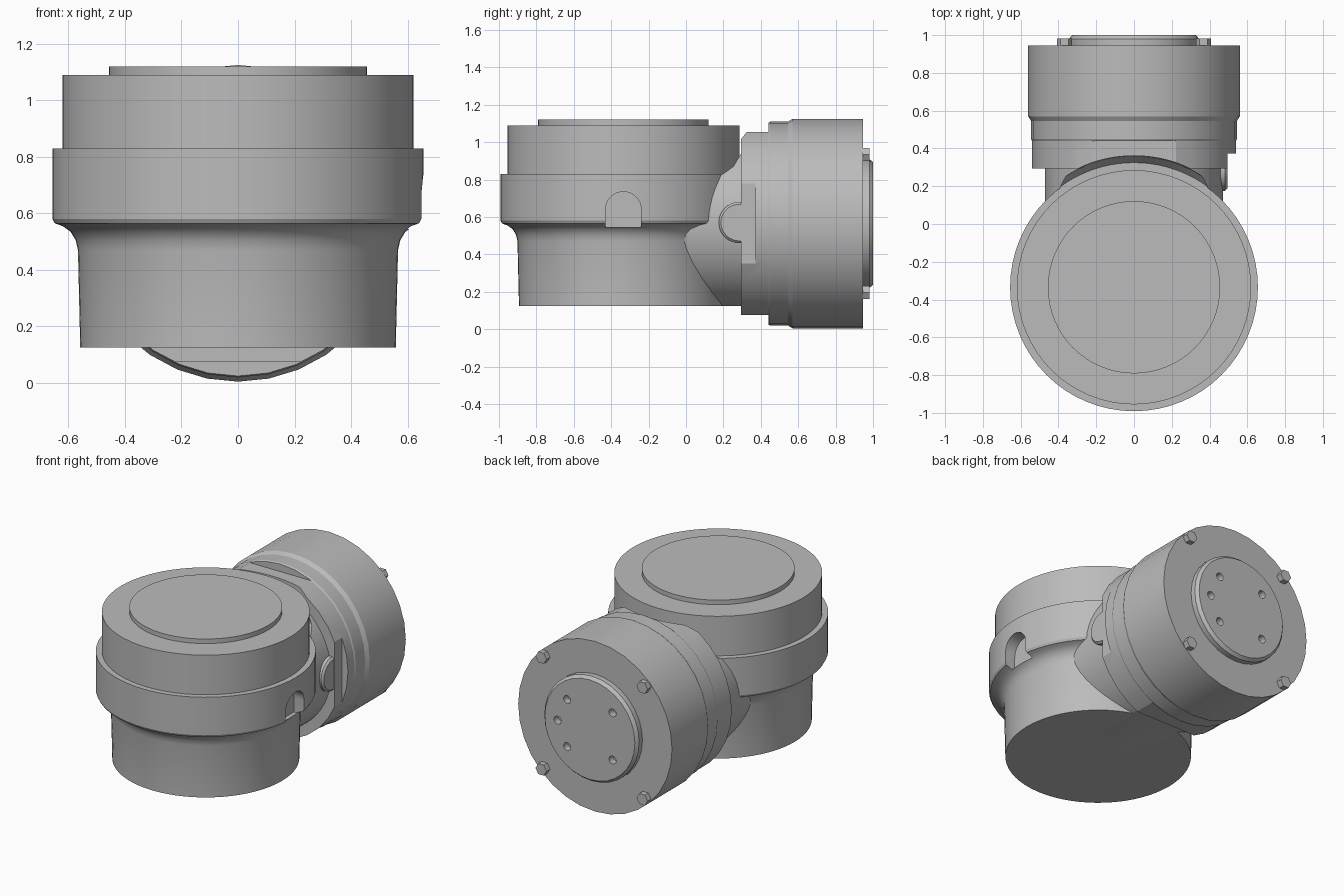
import bpy, bmesh
from math import sin, cos, pi, radians

if "Cube" in bpy.data.objects:
    bpy.data.objects.remove(bpy.data.objects["Cube"], do_unlink=True)

grey = bpy.data.materials.new("cast_grey")
grey.use_nodes = True
colour = (0.5, 0.5, 0.5, 1)
grey.diffuse_color = colour
grey.node_tree.nodes["Principled BSDF"].inputs["Base Color"].default_value = colour

BODY_Y = -0.335   # axis of the upright housing
DRUM_Z = 0.565    # axis of the rear drum


def add_object(name, bm):
    bmesh.ops.recalc_face_normals(bm, faces=bm.faces)
    mesh = bpy.data.meshes.new(name)
    bm.to_mesh(mesh)
    bm.free()
    mesh.materials.append(grey)
    obj = bpy.data.objects.new(name, mesh)
    bpy.context.collection.objects.link(obj)
    return obj


def lathe(name, profile, axis, centre, segments):
    """Closed solid turned from (radius, distance along axis) points."""
    cx, cy, cz = centre
    place = {
        "X": lambda a, b, h: (cx + h, cy + a, cz + b),
        "Y": lambda a, b, h: (cx + a, cy + h, cz + b),
        "Z": lambda a, b, h: (cx + a, cy + b, cz + h),
    }[axis]
    bm = bmesh.new()
    rings = []
    for r, h in profile:
        rings.append([bm.verts.new(place(r * cos(2 * pi * i / segments),
                                         r * sin(2 * pi * i / segments), h))
                      for i in range(segments)])
    for low, high in zip(rings, rings[1:]):
        for i in range(segments):
            j = (i + 1) % segments
            bm.faces.new((low[i], low[j], high[j], high[i]))
    bm.faces.new(rings[0])
    bm.faces.new(rings[-1])
    return add_object(name, bm)


def box(name, low, high):
    bm = bmesh.new()
    bmesh.ops.create_cube(bm, size=1)
    for v in bm.verts:
        v.co = [(a + b) / 2 + c * (b - a) for a, b, c in zip(low, high, v.co)]
    return add_object(name, bm)


def arch(name, x0, x1, y, z_low, z_mid, r):
    """Slot with a flat foot and a round head, running along x."""
    outline = [(y - r, z_low), (y + r, z_low)]
    outline += [(y + r * cos(pi * i / 16), z_mid + r * sin(pi * i / 16)) for i in range(17)]
    bm = bmesh.new()
    face = bm.faces.new([bm.verts.new((x0, a, b)) for a, b in outline])
    made = bmesh.ops.extrude_face_region(bm, geom=[face])["geom"]
    moved = [v for v in made if isinstance(v, bmesh.types.BMVert)]
    bmesh.ops.translate(bm, vec=(x1 - x0, 0, 0), verts=moved)
    return add_object(name, bm)


def carve(obj, cutters):
    """Cut each helper out of the part, then discard the helpers."""
    for c in cutters:
        c.hide_render = True
        mod = obj.modifiers.new("cut", "BOOLEAN")
        mod.operation = "DIFFERENCE"
        mod.solver = "EXACT"
        mod.object = c
    graph = bpy.context.evaluated_depsgraph_get()
    mesh = bpy.data.meshes.new_from_object(obj.evaluated_get(graph))
    obj.modifiers.clear()
    obj.data = mesh
    for c in cutters:
        bpy.data.objects.remove(c, do_unlink=True)


def clearance():
    """Curved relief that keeps the drum clear of the upright housing."""
    return lathe("clearance", [(0.66, 0.83), (0.69, 0.87), (0.705, 1.3)],
                 "Z", (0, BODY_Y, 0), 96)


parts = []

# Upright housing with flared collar and raised lid
housing = lathe("upright_housing", [
    (0.558, 0.125), (0.566, 0.47), (0.574, 0.505), (0.592, 0.535), (0.62, 0.555),
    (0.648, 0.565), (0.656, 0.58), (0.656, 0.83), (0.62, 0.83), (0.62, 1.09),
    (0.456, 1.09), (0.456, 1.12)], "Z", (0, BODY_Y, 0), 64)
carve(housing, [arch("notch", 0.575, 0.8, BODY_Y, 0.545, 0.64, 0.095)])
parts.append(housing)

# Neck joining housing to drum
neck = lathe("neck", [(0.472, -0.2), (0.472, 0.32)], "Y", (0, 0, DRUM_Z), 64)
carve(neck, [clearance(), box("neck_foot_cut", (-1, -1, -0.2), (1, 1, 0.125))])
parts.append(neck)

# Rear drum with stepped flange, flats and side recess
drum = lathe("rear_drum", [(0.54, 0.295), (0.54, 0.44), (0.545, 0.45), (0.545, 0.545),
                           (0.56, 0.57), (0.56, 0.945)], "Y", (0, 0, DRUM_Z), 32)
carve(drum, [
    clearance(),
    box("upper_flat", (-1, 0.2, DRUM_Z + 0.49), (1, 0.44, 1.4)),
    box("lower_flat", (-1, 0.2, -0.4), (1, 0.44, DRUM_Z - 0.49)),
    box("side_recess", (0.495, 0.2, 0.2), (0.8, 0.372, 0.95)),
])
parts.append(drum)

# Rounded boss at the side of the neck
parts.append(lathe("side_boss", [(0.11, 0.4), (0.11, 0.482), (0.098, 0.494)],
                   "X", (0, 0.285, 0.57), 32))

# End plate with five screw holes
plate = lathe("end_plate", [(0.345, 0.94), (0.345, 0.98), (0.328, 1.0)],
              "Y", (0, 0, DRUM_Z), 32)
spots = [(sx * 0.165, sz * 0.155) for sx in (-1, 1) for sz in (-1, 1)] + [(0.235, 0)]
carve(plate, [lathe("screw_hole", [(0.026, 0.955), (0.026, 1.1)],
                    "Y", (x, 0, DRUM_Z + z), 16) for x, z in spots])
parts.append(plate)

# Hexagonal bolts around the drum face
for sx, side in ((1, "left"), (-1, "right")):
    for sz, level in ((1, "upper"), (-1, "lower")):
        parts.append(lathe(f"bolt_{level}_{side}", [(0.04, 0.935), (0.04, 0.982)],
                           "Y", (sx * 0.368, 0, DRUM_Z + sz * 0.368), 6))

# Smooth the turned surfaces, keep edges crisp
bpy.ops.object.select_all(action="DESELECT")
for p in parts:
    p.select_set(True)
bpy.context.view_layer.objects.active = housing
bpy.ops.object.shade_smooth_by_angle(angle=radians(25))
